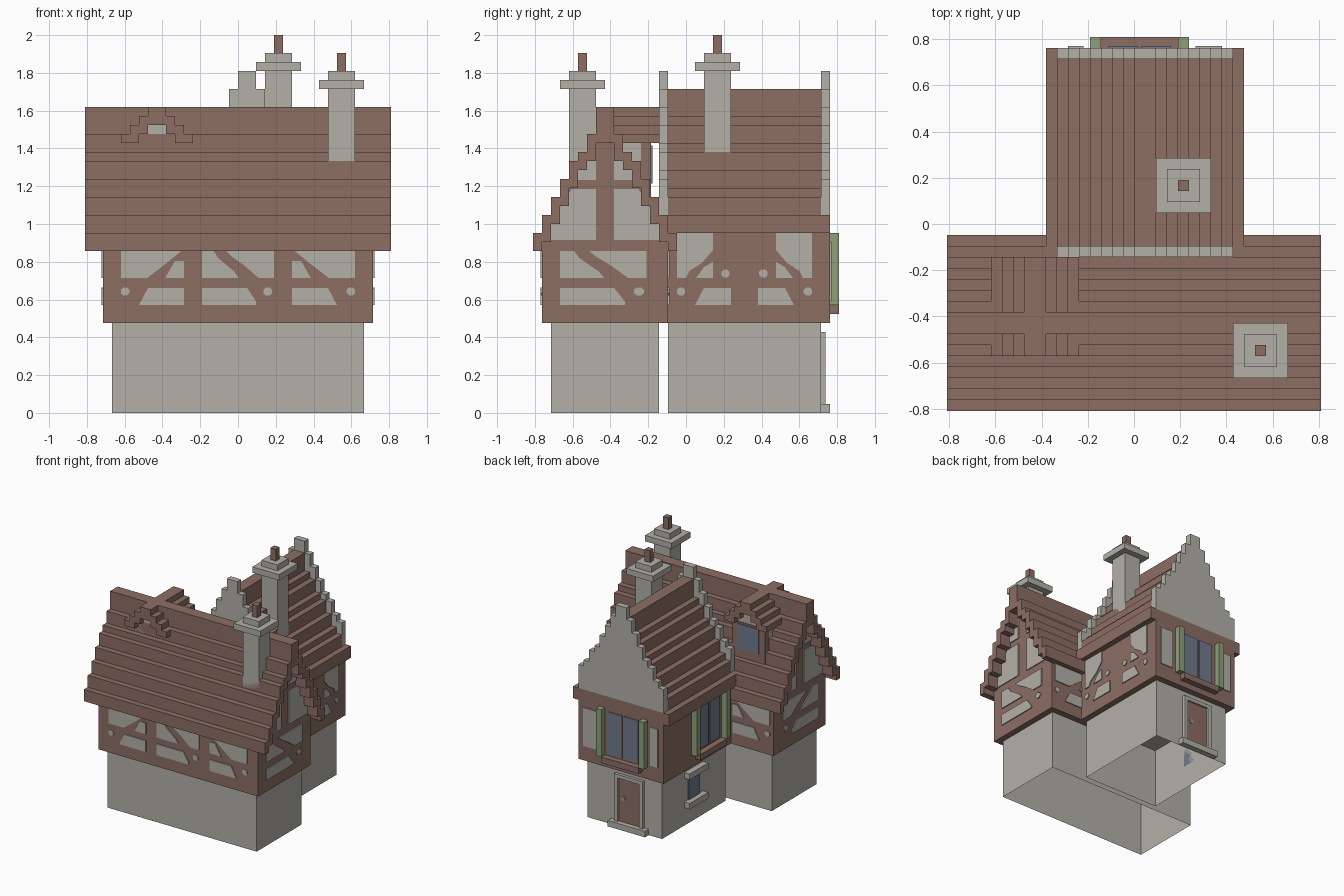
import bpy, bmesh, math
from mathutils import Vector

if "Cube" in bpy.data.objects:
    bpy.data.objects.remove(bpy.data.objects["Cube"])

U = 1 / 21          # building module
T = 0.16            # plate thickness in modules


def material(name, rgb):
    m = bpy.data.materials.new(name)
    m.diffuse_color = [((c / 255 + 0.055) / 1.055) ** 2.4 for c in rgb] + [1]
    m.use_nodes = True
    m.node_tree.nodes["Principled BSDF"].inputs["Base Color"].default_value = m.diffuse_color
    return m


STONE = material("pale stone", (179, 176, 167))
WOOD = material("brown timber", (140, 110, 100))
GREEN = material("shutter green", (143, 160, 122))
GLASS = material("window blue", (113, 122, 140))


def prism(name, mat, axis, lo, hi, *polys, open_bottom=False):
    """Extrude outlines along x (axis 0) or y (axis 1)."""
    bm = bmesh.new()
    for poly in polys:
        def at(d):
            return [bm.verts.new(Vector((d, a, b) if axis == 0 else (a, d, b)) * U)
                    for a, b in poly]
        v, w = at(lo), at(hi)
        bm.faces.new(v)
        bm.faces.new(w)
        for i in range(len(v)):
            j = (i + 1) % len(v)
            bm.faces.new((v[i], v[j], w[j], w[i]))
    bmesh.ops.recalc_face_normals(bm, faces=bm.faces)
    if open_bottom:
        bm.normal_update()
        bmesh.ops.delete(bm, geom=[f for f in bm.faces if f.normal.z < -0.9],
                         context='FACES')
    me = bpy.data.meshes.new(name)
    bm.to_mesh(me)
    bm.free()
    me.materials.append(mat)
    ob = bpy.data.objects.new(name, me)
    bpy.context.collection.objects.link(ob)
    return ob


def rect(a0, a1, b0, b1):
    return [(a0, b0), (a1, b0), (a1, b1), (a0, b1)]


def box(name, mat, x0, x1, y0, y1, z0, z1, **kw):
    return prism(name, mat, 1, y0, y1, rect(x0, x1, z0, z1), **kw)


def half(c, tops, base, s):
    """One stepped slope from ridge to eave."""
    pts = []
    for i, t in enumerate(tops):
        if i:
            pts.append((c + s * i, t))
        pts.append((c + s * (i + 1), t))
    return pts + [(c + s * len(tops), base)]


def stair(c, tops, base):
    return half(c, tops, base, -1)[::-1] + half(c, tops, base, 1)


def under(tops):
    return [t - 1 for t in tops[1:]]


def shell(c, tops, base):
    return stair(c, tops, base) + stair(c, under(tops), base)[::-1]


# ---- stone ground floors, open underneath
box("front_ground_floor", STONE, -14, 14, -15, -3, 0, 9.97, open_bottom=True)
box("rear_ground_floor", STONE, -6, 8, -2, 15, 0, 9.97, open_bottom=True)

# ---- timber upper floors
box("front_upper_floor", WOOD, -15, 15, -16, -2, 10, 18)
box("rear_upper_floor", WOOD, -7, 9, -2, 16, 10, 20)

# ---- front roof with timber gable ends
F_TOPS = [34, 31, 29, 28, 26, 24, 22, 20]
prism("front_roof", WOOD, 0, -17, 17, shell(-9, F_TOPS, 18))
prism("front_gable_wall", WOOD, 0, -15, 15, stair(-9, under(F_TOPS), 18))

# ---- rear roof between stepped stone gables
R_TOPS = [36, 33, 32, 30, 29, 27, 25, 24]
box("rear_eaves", WOOD, -8, 10, -3, 16, 20, 22)
prism("rear_roof", WOOD, 1, -2, 15, stair(1, R_TOPS, 22))
G_TOPS = [38, 36, 34, 32, 30, 29, 27, 26]
for y in (-3, 15):
    prism("stone_gable", STONE, 1, y, y + 1, stair(1, G_TOPS, 22))

# ---- cross dormer
D_TOPS = [34, 33, 32, 31]
prism("dormer_roof", WOOD, 1, -12, -3, shell(-9, D_TOPS, 30))
prism("dormer_wall", STONE, 1, -11, -4, stair(-9, under(D_TOPS), 22))
box("dormer_frame", WOOD, -12.1, -5.9, -5, -3.9, 22, 30)
box("dormer_window", GLASS, -11, -7, -4, -3.9 + T, 25.5, 29.7)

# ---- chimneys
for cx, cy, foot, top in ((11.5, -11.5, 26, 38), (4.5, 3.5, 27, 40)):
    for part, mat, r, z0, z1 in (("shaft", STONE, 1.5, foot, top),
                                 ("collar", STONE, 2.5, top - 2, top - 1),
                                 ("pot", WOOD, 0.5, top, top + 2)):
        box("chimney_" + part, mat, cx - r, cx + r, cy - r, cy + r, z0, z1)


# ---- plaster infill between the timbers
def dot(x, z, r=0.5):
    return [(x + r * math.cos(k * math.pi / 4 + 0.39),
             z + r * math.sin(k * math.pi / 4 + 0.39)) for k in range(8)]


LOW = [(2, 0), (7, 0), (7, 1.9), (3, 1.9)]
BRACE = [[(0, 3), (2.9, 3), (5, 4.6), (6.7, 6), (0, 6)],
         [(4.9, 3), (7, 3), (7, 4.9), (6, 4.9)], LOW, dot(0.45, 1.5)]
WIDE = [[(0, 3), (4.1, 3), (3.6, 3.7), (1.8, 5.2), (1.3, 6), (0, 6)],
        [(2.7, 6), (3.3, 5.4), (4.8, 4.3), (6.3, 3), (8, 3), (8, 6)],
        [(0, 0), (6, 0), (6, 0.4), (5, 1.9), (0, 1.9)], dot(7.3, 1.5)]
TALL = [[(0, 3), (1, 3), (1.4, 3.8), (2.8, 4.7), (4, 6.1), (4, 8), (0, 8)],
        [(2.1, 3), (4, 3), (4, 4.8), (3, 4.2)],
        [(2, 0), (6, 0), (6, 1.9), (3, 1.9)], dot(0.45, 1.5), dot(5.4, 3.5)]


def infill(axis, face, out, origin, scale, polys):
    prism("plaster_infill", STONE, axis, face, face + out * T,
          *[[(origin + scale * a, 12 + b) for a, b in p] for p in polys])


infill(1, -16, -1, -13, 1, BRACE)
infill(1, -16, -1, -4, 1, WIDE)
infill(1, -16, -1, 13, -1, BRACE)
infill(1, -2, 1, -14.4, 1, BRACE)
infill(1, -2, 1, 14.4, -1, BRACE)
infill(0, 9, 1, -1, 1, TALL)
infill(0, 9, 1, 14, -1, TALL)
infill(1, 16, 1, 0, 1, [rect(5.6, 8, 0.5, 7), rect(-6, -4.6, 0.5, 7)])

GABLE = [[(-10, 19.2), (-15.8, 19.2), (-15.8, 20), (-12.7, 24.9), (-10, 24.9)],
         [(-10, 25.9), (-12.4, 25.9), (-12.4, 27), (-10, 30)]]
GABLE += [[(-18 - a, b) for a, b in p] for p in GABLE]
for s in (-1, 1):
    infill(0, 15 * s, s, -14, 1.2, WIDE)
    prism("gable_plaster", STONE, 0, 15 * s, s * (15 + T), *GABLE)


# ---- shuttered windows on the rear and left of the rear wing
def window(axis, face, out, a):
    end = face + out
    prism("shutters", GREEN, axis, face, end,
          rect(a, a + 1, 12, 20), rect(a + 8, a + 9, 12, 20))
    prism("window_sill", WOOD, axis, face, end, rect(a + 1, a + 8, 11, 12))
    prism("window_panes", GLASS, axis, face, face + out * T,
          rect(a + 1.7, a + 4.3, 12.3, 19.5), rect(a + 4.7, a + 7.3, 12.3, 19.5))


window(1, 16, 1, -4)
window(0, -7, -1, -0.5)

# ---- rear door and its step
box("door_step", STONE, -3.5, 3.5, 15, 16, 0, 1)
prism("door_frame", STONE, 1, 15, 15.5,
      rect(-2.7, -2, 1, 9), rect(2, 2.7, 1, 9), rect(-2, 2, 8.4, 9))
box("door", WOOD, -2, 2, 15, 15 + T, 1, 8.4)
prism("door_fitting", GREEN, 1, 15, 15.3, dot(1.1, 5, 0.4))

# ---- small ground floor window
box("small_window", GLASS, -6 - T, -6, 5, 8, 4, 8)
for z in (3, 8):
    box("small_window_ledge", STONE, -7, -6, 4, 9, z, z + 1)
